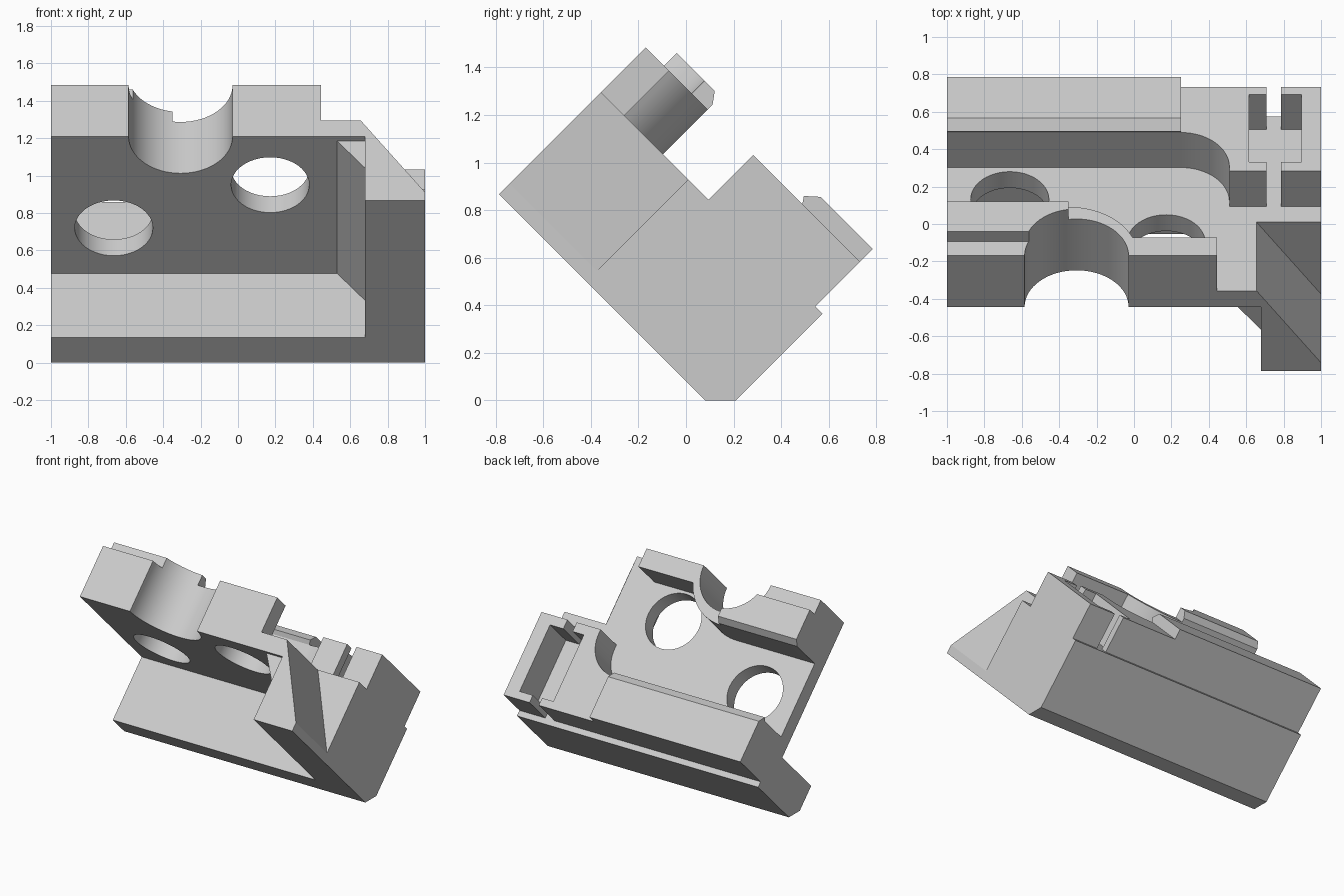
import bpy, bmesh
from math import sin, cos, radians, sqrt
from mathutils import Vector

cube = bpy.data.objects.get("Cube")
if cube:
    bpy.data.objects.remove(cube, do_unlink=True)

grey = bpy.data.materials.new("plain_grey")
grey.use_nodes = True
grey.diffuse_color = (0.6, 0.6, 0.6, 1)
grey.node_tree.nodes["Principled BSDF"].inputs["Base Color"].default_value = grey.diffuse_color


def tilt(x, p, q):
    """The bracket is laid out in depth p and height q, then leaned back 45 degrees."""
    return Vector((x, (p - q) / sqrt(2), (p + q) / sqrt(2)))


def prism(name, axis, outline, lo, hi):
    """Extrude a 2D outline along x, p or q, with faces pointing outward."""
    place = {"x": lambda a, b, t: tilt(t, a, b),
             "p": lambda a, b, t: tilt(a, t, b),
             "q": lambda a, b, t: tilt(a, b, t)}[axis]
    bm = bmesh.new()
    low, high = ([bm.verts.new(place(a, b, t)) for a, b in outline] for t in (lo, hi))
    bm.faces.new(reversed(low))
    bm.faces.new(high)
    for i in range(len(low)):
        j = (i + 1) % len(low)
        bm.faces.new((low[i], low[j], high[j], high[i]))
    bm.normal_update()
    if bm.calc_volume(signed=True) < 0:
        bmesh.ops.reverse_faces(bm, faces=bm.faces)
    mesh = bpy.data.meshes.new(name)
    bm.to_mesh(mesh)
    bm.free()
    mesh.materials.append(grey)
    obj = bpy.data.objects.new(name, mesh)
    bpy.context.collection.objects.link(obj)
    return obj


def rect(a0, a1, b0, b1):
    return [(a0, b0), (a1, b0), (a1, b1), (a0, b1)]


def arc(cx, cy, r, start, end, n):
    angles = [radians(start + (end - start) * i / n) for i in range(n + 1)]
    return [(cx + r * cos(t), cy + r * sin(t)) for t in angles]


def cut(obj, cutters):
    bpy.context.view_layer.objects.active = obj
    for c in cutters:
        c.hide_render = True
        mod = obj.modifiers.new("cut", "BOOLEAN")
        mod.operation, mod.solver, mod.object = "DIFFERENCE", "EXACT", c
        bpy.ops.object.modifier_apply(modifier=mod.name)


TOP, FRONT, WEB, BACK, LIP, RIM = 1.169, 0.057, 0.541, 0.664, 0.929, 1.005
BOTTOM, SHELF = -0.148, 0.134

# Main solids
base = prism("base", "x", [(FRONT, -FRONT), (-BOTTOM, BOTTOM), (BACK, BOTTOM),
                           (BACK, SHELF), (FRONT, SHELF)], -1, 1)
plate = prism("plate", "p", rect(-1, 1, SHELF, TOP), WEB, BACK)
end_wall = prism("end_wall", "p", rect(0.68, 1, SHELF, TOP), FRONT, WEB)
corner_web = prism("corner_web", "q", [(0.53, WEB), (0.68, 0.336), (0.68, WEB)], SHELF, 1.135)

# Rear lip, rising through a fillet into the pocket block
lip = prism("rear_lip", "p",
            [(-1, -0.106), (1, -0.106), (1, 0.53), (0.51, 0.53)]
            + arc(0.25, 0.497, 0.26, 0, -90, 16) + [(-1, 0.237)], BACK, LIP)
lower_pad = prism("lower_pad", "x", [(LIP, -0.106), (RIM, -0.106), (RIM, 0.205),
                                     (0.958, 0.257), (LIP, 0.237)], -1, 0.25)

# Upper rim around the half-round groove
rim = prism("upper_rim", "p",
            [(-1, 0.8)] + arc(-0.35, TOP, 0.369, -90, -21.9, 16)
            + [(0.445, 1.03), (0.445, TOP), (-1, TOP)], BACK, LIP)
upper_pad = prism("upper_pad", "x", [(LIP, 0.8), (0.958, 0.8), (RIM, 0.834),
                                     (RIM, 1.06), (LIP, 1.06)], -1, -0.35)

# Cutters
groove = prism("groove_cutter", "p", arc(-0.307, TOP, 0.278, 0, 360, 64)[:-1], 0.4, 1.2)
holes = [prism("hole_cutter", "p", arc(x, q, 0.209, 0, 360, 48)[:-1], 0.4, 0.8)
         for x, q in ((-0.664, 0.477), (0.172, 0.803))]
corner = prism("corner_cutter", "q", [(0.569, 0.8), (1.1, -0.038), (1.1, 0.8)], 0.65, 1.4)
pocket = prism("pocket_cutter", "p", rect(0.615, 0.895, -0.05, 0.46), BACK - 0.001, 1.1)
slot = prism("slot_cutter", "p", rect(0.708, 0.785, -0.3, 0.7), BACK - 0.001, 1.1)

cut(plate, holes + [groove, corner])
cut(end_wall, [corner])
cut(rim, [groove])
cut(upper_pad, [groove])
cut(lip, [pocket, slot])
for c in holes + [groove, corner, pocket, slot]:
    bpy.data.objects.remove(c, do_unlink=True)

# Smooth the round walls, keep the edges crisp
for obj in (base, plate, end_wall, corner_web, lip, lower_pad, rim, upper_pad):
    bpy.ops.object.select_all(action="DESELECT")
    obj.select_set(True)
    bpy.context.view_layer.objects.active = obj
    bpy.ops.object.shade_smooth_by_angle(angle=radians(25))
